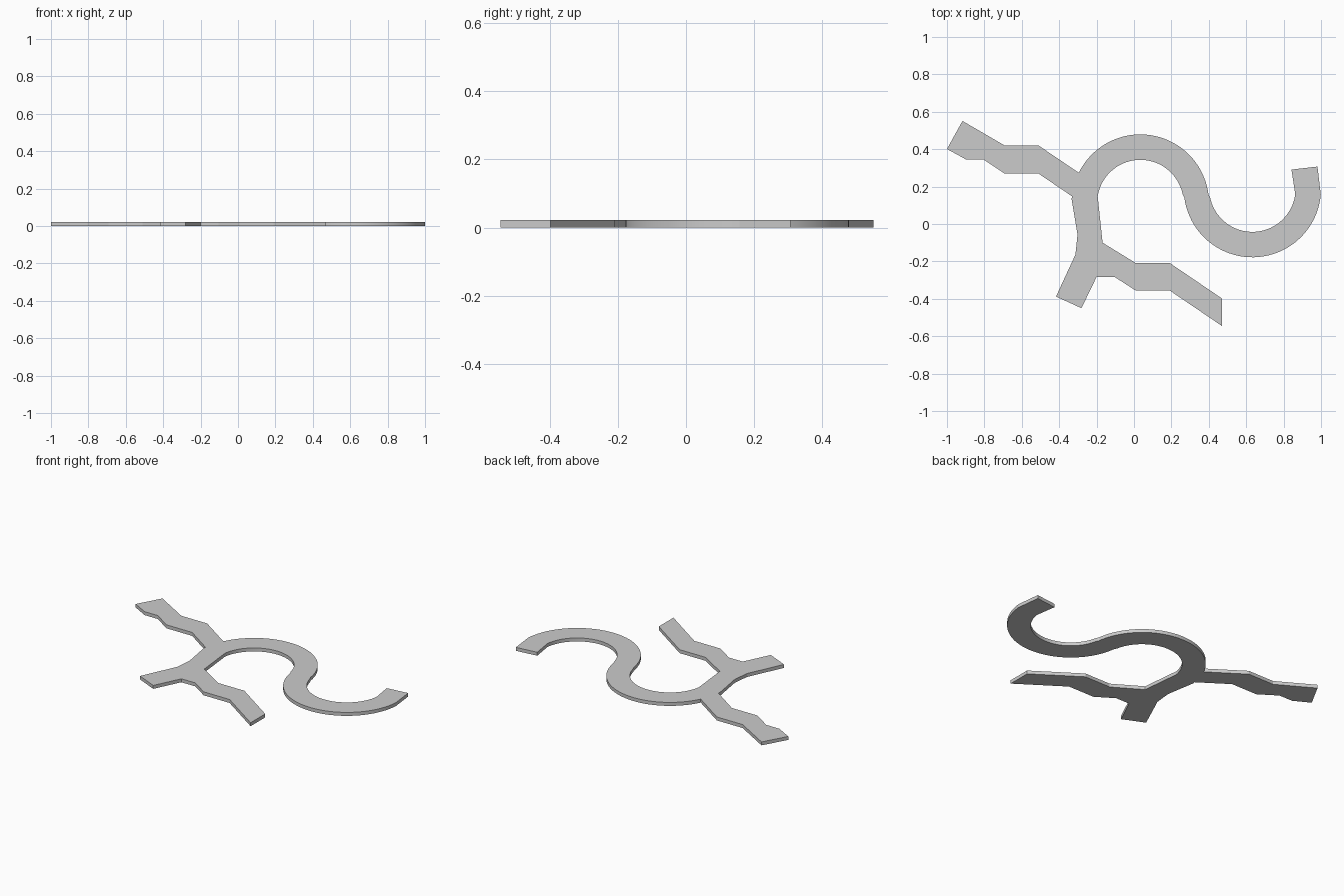
import bpy, bmesh
from math import cos, sin, radians

if "Cube" in bpy.data.objects:
    bpy.data.objects.remove(bpy.data.objects["Cube"])

HEIGHT = 0.022
R_IN, R_OUT = 0.231, 0.367      # edges of the winding path
C1, C2 = (0.034, 0.112), (0.633, 0.189)   # centres of the two bends


def arc(c, r, a0, a1, n=40):
    angles = [radians(a0 + (a1 - a0) * i / n) for i in range(n + 1)]
    return [(c[0] + r * cos(a), c[1] + r * sin(a)) for a in angles]


def slab(name, outline):
    """Extrude a flat outline up from z = 0."""
    bm = bmesh.new()
    face = bm.faces.new([bm.verts.new((x, y, 0)) for x, y in outline])
    top = bmesh.ops.extrude_face_region(bm, geom=[face])["geom"]
    bmesh.ops.translate(bm, vec=(0, 0, HEIGHT),
                        verts=[v for v in top if isinstance(v, bmesh.types.BMVert)])
    bmesh.ops.recalc_face_normals(bm, faces=bm.faces)
    mesh = bpy.data.meshes.new(name)
    bm.to_mesh(mesh)
    bm.free()
    ob = bpy.data.objects.new(name, mesh)
    bpy.context.collection.objects.link(ob)
    bpy.context.view_layer.objects.active = ob
    ob.select_set(True)
    bpy.ops.object.shade_smooth_by_angle(angle=radians(10))
    ob.select_set(False)


# shared seam between the stem and the lower branch
seam = [(-0.2, -0.283), (-0.168, -0.10)]

# upper left branch, bottom then top edge
branch_low = [(-0.334, 0.136), (-0.33, 0.147), (-0.511, 0.27), (-0.692, 0.27),
              (-0.805, 0.345), (-0.898, 0.345), (-1.0, 0.401)]
branch_top = [(-0.917, 0.551), (-0.692, 0.42), (-0.511, 0.42)]

# outer side of first bend, inner side of second, right end, and back again
bends = (arc(C1, R_OUT, 153.8, 7.3) + arc(C2, R_IN, 187.3, 352.7)[1:]
         + [(0.842, 0.291), (0.981, 0.307)]
         + arc(C2, R_OUT, -5, -172.7) + arc(C1, R_IN, 7.3, 171)[1:])

# stem that runs down to the lower left end
stem = [(-0.281, -0.450), (-0.417, -0.388), (-0.313, -0.163), (-0.302, -0.056)]

slab("winding_path", branch_low + branch_top + bends + seam[::-1] + stem)

# lower right branch
slab("lower_branch", seam + [(0.008, -0.208), (0.19, -0.208), (0.47, -0.398),
                             (0.47, -0.545), (0.19, -0.355), (0.008, -0.355),
                             (-0.104, -0.283)])
